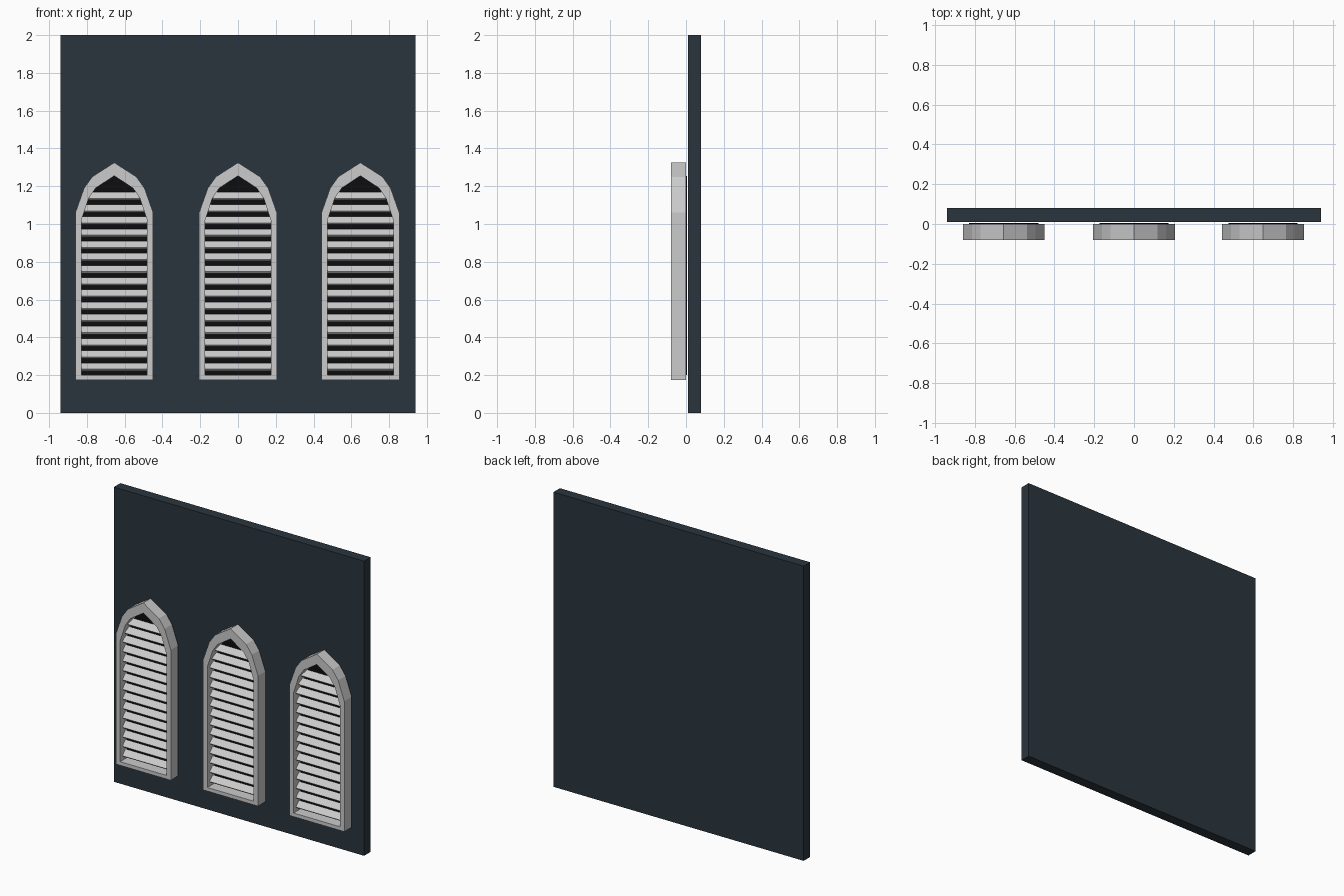
import bpy, bmesh, math
from mathutils import Matrix

if "Cube" in bpy.data.objects:
    bpy.data.objects.remove(bpy.data.objects["Cube"])

# Right half of the pointed arch outlines (x, z), spring line to apex
OUTER = [(0.206, 0.175), (0.206, 1.06), (0.16, 1.19), (0.117, 1.25), (0, 1.325)]
INNER = [(0.174, 0.20), (0.174, 1.02), (0.136, 1.135), (0.099, 1.19), (0, 1.255)]


def material(name, color):
    m = bpy.data.materials.new(name)
    m.diffuse_color = (*color, 1)
    m.use_nodes = True
    m.node_tree.nodes["Principled BSDF"].inputs["Base Color"].default_value = m.diffuse_color
    return m


def finish(name, bm, mat=None):
    bmesh.ops.recalc_face_normals(bm, faces=bm.faces)
    me = bpy.data.meshes.new(name)
    bm.to_mesh(me)
    bm.free()
    ob = bpy.data.objects.new(name, me)
    bpy.context.collection.objects.link(ob)
    if mat:
        me.materials.append(mat)
    return ob


def full(half):
    return half + [(-x, z) for x, z in reversed(half[:-1])]


def add_box(bm, size, matrix):
    bmesh.ops.create_cube(bm, size=1, matrix=matrix @ Matrix.Diagonal((*size, 1)))


def ring(bm, pts, cx, y):
    return [bm.verts.new((cx + x, y, z)) for x, z in pts]


def half_width(z):
    # opening half width at height z
    for (x0, z0), (x1, z1) in zip(INNER, INNER[1:]):
        if z <= z1:
            return x0 + (x1 - x0) * (z - z0) / (z1 - z0)
    return 0


def window(label, cx):
    # frame: four matching loops bridged into a closed band
    bm = bmesh.new()
    loops = [ring(bm, full(p), cx, y) for p, y in
             ((OUTER, -0.08), (OUTER, 0.0), (INNER, 0.0), (INNER, -0.08))]
    n = len(loops[0])
    for a, b in zip(loops, loops[1:] + loops[:1]):
        for i in range(n):
            j = (i + 1) % n
            bm.faces.new((a[i], a[j], b[j], b[i]))
    finish(label + "_window_frame", bm)

    # dark backing panel behind the louvres
    bm = bmesh.new()
    face = bm.faces.new(ring(bm, full(INNER), cx, -0.004))
    ext = bmesh.ops.extrude_face_region(bm, geom=[face], use_keep_orig=True)
    bmesh.ops.translate(bm, vec=(0, 0.008, 0),
                        verts=[v for v in ext["geom"] if isinstance(v, bmesh.types.BMVert)])
    finish(label + "_backing", bm, black)

    # tilted louvre slats, low edge forward, trimmed to the arch
    bm = bmesh.new()
    for i in range(15):
        z = 0.244 + i * 0.0645
        m = Matrix.Translation((cx, -0.035, z)) @ Matrix.Rotation(math.radians(45), 4, 'X')
        add_box(bm, (2 * half_width(z) + 0.016, 0.048, 0.012), m)
    finish(label + "_louvres", bm)


slate = material("slate", (0.023, 0.036, 0.047))
black = material("black", (0.004, 0.004, 0.004))

# wall slab
bm = bmesh.new()
add_box(bm, (1.88, 0.07, 2), Matrix.Translation((0, 0.045, 1)))
finish("wall", bm, slate)

for label, cx in (("left", -0.655), ("middle", 0), ("right", 0.648)):
    window(label, cx)
